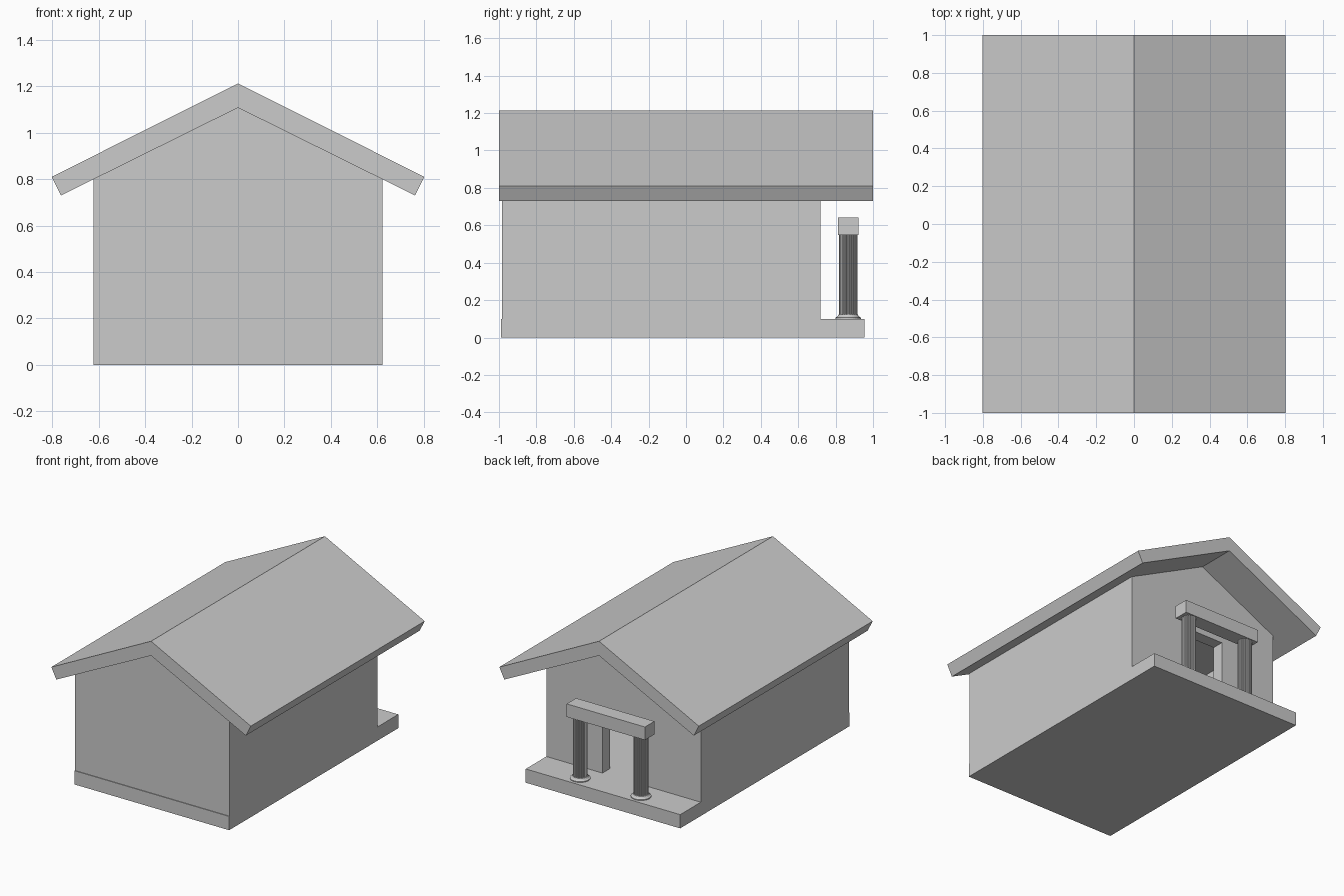
import bpy, bmesh, math

if "Cube" in bpy.data.objects:
    bpy.data.objects.remove(bpy.data.objects["Cube"])


def make_object(name, bm):
    bmesh.ops.recalc_face_normals(bm, faces=bm.faces)
    mesh = bpy.data.meshes.new(name)
    bm.to_mesh(mesh)
    bm.free()
    obj = bpy.data.objects.new(name, mesh)
    bpy.context.collection.objects.link(obj)
    return obj


def box(name, x0, x1, y0, y1, z0, z1):
    return prism(name, [(x0, z0), (x1, z0), (x1, z1), (x0, z1)], y0, y1)


def prism(name, outline, y0, y1):
    """Extrude an (x, z) outline along y."""
    bm = bmesh.new()
    face = bm.faces.new([bm.verts.new((x, y0, z)) for x, z in outline])
    ext = bmesh.ops.extrude_face_region(bm, geom=[face])["geom"]
    moved = [g for g in ext if isinstance(g, bmesh.types.BMVert)]
    bmesh.ops.translate(bm, verts=moved, vec=(0, y1 - y0, 0))
    return make_object(name, bm)


def stacked_rings(name, rings, count, centre, flute=0.0):
    """Loft rings of (radius, z); every other pair of points is pushed in as a flute."""
    bm = bmesh.new()
    loops = []
    for r, z in rings:
        loop = []
        for i in range(count):
            rad = r - (flute if i % 4 in (2, 3) else 0)
            a = math.tau * i / count
            loop.append(bm.verts.new((centre[0] + rad * math.cos(a),
                                      centre[1] + rad * math.sin(a), z)))
        loops.append(loop)
    for low, high in zip(loops, loops[1:]):
        for i in range(count):
            j = (i + 1) % count
            bm.faces.new((low[i], low[j], high[j], high[i]))
    bm.faces.new(loops[0])
    bm.faces.new(loops[-1])
    return make_object(name, bm)


def cut(target, cutter):
    cutter.hide_render = True
    cutter.hide_set(True)
    mod = target.modifiers.new("cut", 'BOOLEAN')
    mod.operation = 'DIFFERENCE'
    mod.solver = 'EXACT'
    mod.object = cutter
    bpy.context.view_layer.objects.active = target
    bpy.ops.object.modifier_apply(modifier=mod.name)
    bpy.data.objects.remove(cutter)


# Floor slab with porch
box("floor_slab", -0.622, 0.622, -0.99, 0.955, 0, 0.1)

# Gabled walls, hollow inside, with a doorway at the porch end
walls = prism("walls", [(-0.622, 0.1), (0.622, 0.1), (0.622, 0.8), (0, 1.108), (-0.622, 0.8)],
              -0.985, 0.718)
cut(walls, box("room_cutter", -0.535, 0.535, -0.895, 0.632, 0.0, 0.73))
cut(walls, box("door_cutter", -0.17, 0.17, 0.5, 0.9, 0.0, 0.58))

# Pitched roof
prism("roof", [(-0.803, 0.81), (0, 1.213), (0.803, 0.81), (0.763, 0.73), (0, 1.108), (-0.763, 0.73)],
      -1, 1)

# Porch columns with flared feet, and the beam they carry
for side, x in (("left", -0.245), ("right", 0.245)):
    centre = (x, 0.867)
    stacked_rings(side + "_column_foot",
                  [(0.068, 0.1), (0.068, 0.106), (0.058, 0.112), (0.052, 0.122)], 32, centre)
    stacked_rings(side + "_column_shaft", [(0.049, 0.11), (0.049, 0.55)], 80, centre, 0.006)
box("porch_beam", -0.315, 0.315, 0.813, 0.922, 0.548, 0.643)
